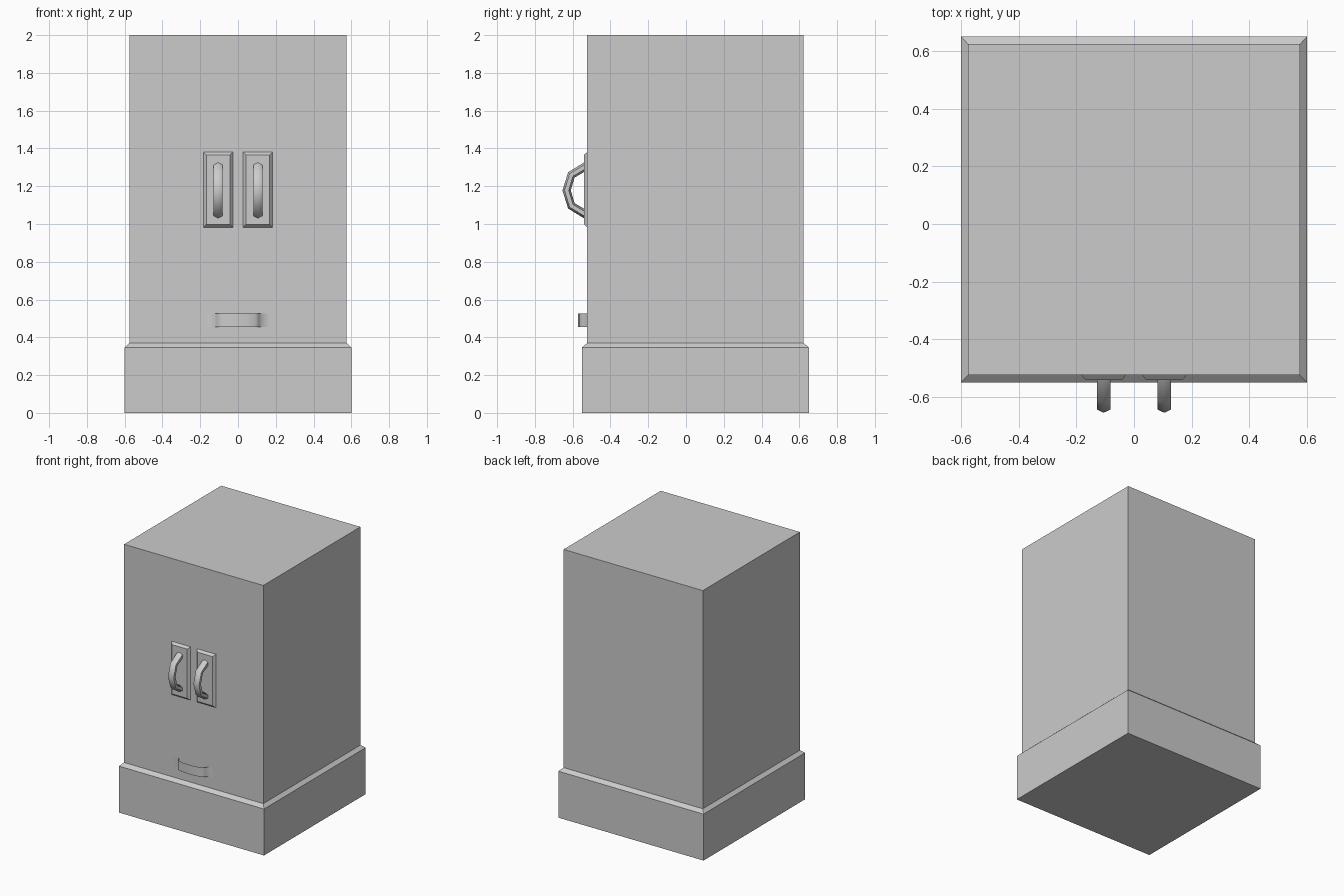
import bpy, bmesh, math
from mathutils import Vector

if "Cube" in bpy.data.objects:
    bpy.data.objects.remove(bpy.data.objects["Cube"])


def loft(name, rings, smooth=None, caps=True, closed=True):
    """Skin a list of point rings into one mesh object."""
    bm = bmesh.new()
    rows = [[bm.verts.new(p) for p in ring] for ring in rings]
    n = len(rows[0])
    for a, b in zip(rows, rows[1:]):
        for i in range(n if closed else n - 1):
            j = (i + 1) % n
            bm.faces.new((a[i], a[j], b[j], b[i]))
    if caps:
        bm.faces.new(rows[0])
        bm.faces.new(rows[-1])
    bmesh.ops.recalc_face_normals(bm, faces=bm.faces)
    mesh = bpy.data.meshes.new(name)
    bm.to_mesh(mesh)
    bm.free()
    ob = bpy.data.objects.new(name, mesh)
    bpy.context.collection.objects.link(ob)
    if smooth:
        bpy.ops.object.select_all(action='DESELECT')
        ob.select_set(True)
        bpy.context.view_layer.objects.active = ob
        bpy.ops.object.shade_smooth_by_angle(angle=math.radians(smooth))
    return ob


def rect(u0, u1, v0, v1):
    return [(u0, v0), (u1, v0), (u1, v1), (u0, v1)]


# Cabinet body with chamfered plinth
outer = rect(-0.6, 0.6, -0.55, 0.65)
inner = rect(-0.575, 0.575, -0.523, 0.623)
levels = [(outer, 0), (outer, 0.347), (inner, 0.37), (inner, 2.0)]
loft("cabinet_body", [[(x, y, z) for x, y in r] for r, z in levels])

# Pull handle path in side view (y, z)
zc = 1.178
path = [Vector(p) for p in [(-0.525, zc + 0.131), (-0.607, zc + 0.082), (-0.632, zc),
                            (-0.607, zc - 0.082), (-0.525, zc - 0.131)]]

for side, s in (("left", -1), ("right", 1)):
    # Bevelled back plate
    cx = 0.105 * s
    plate = []
    for y, d in ((-0.52, 0.0), (-0.54, 0.018)):
        plate.append([(x, y, z) for x, z in
                      rect(cx - 0.081 + d, cx + 0.081 - d, 0.98 + d, 1.384 - d)])
    loft(side + "_handle_plate", plate)

    # Six-sided bent pull with its ridge facing out
    rings = []
    for i, p in enumerate(path):
        t = (path[min(i + 1, 4)] - path[max(i - 1, 0)]).normalized()
        n = Vector((t.y, -t.x))
        ring = []
        for k in range(6):
            a = k * math.tau / 6
            q = p + n * (0.022 * math.cos(a))
            ring.append((cx + 0.027 * math.sin(a), q.x, q.y))
        rings.append(ring)
    loft(side + "_handle_pull", rings, smooth=50)

# Thin bowed strip pull with flush end tabs
half = [(0.17, -0.5245), (0.12, -0.5245), (0.113, -0.548), (0.09, -0.563), (0.045, -0.571)]
profile = [(-x, y) for x, y in half] + [(0, -0.573)] + half[::-1]
loft("lower_strip_pull", [[(x, y, z) for x, y in profile] for z in (0.455, 0.525)],
     smooth=80, caps=False, closed=False)
